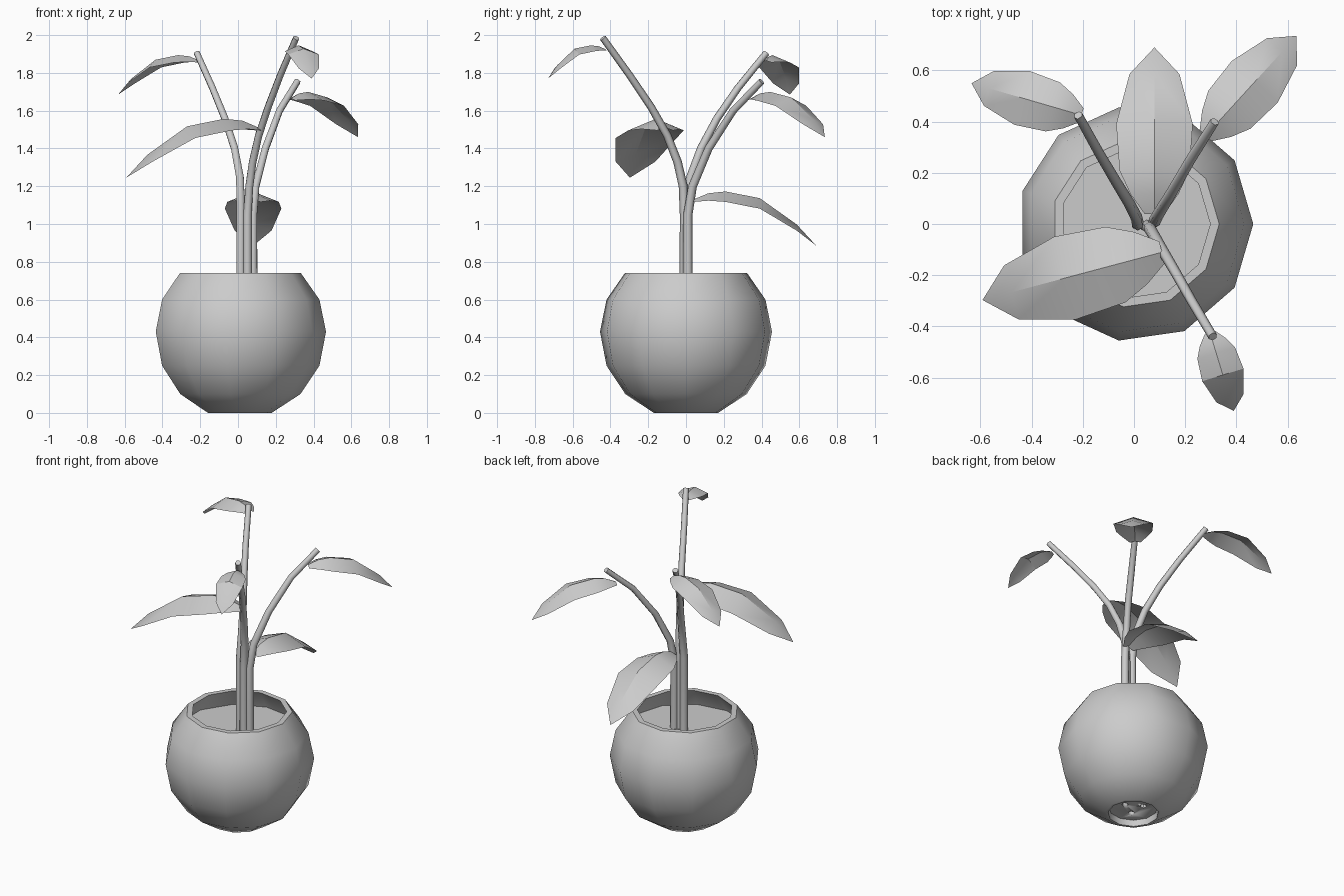
import bpy, bmesh, math
from mathutils import Vector

if "Cube" in bpy.data.objects:
    bpy.data.objects.remove(bpy.data.objects["Cube"])

CX = 0.006  # pot axis offset


def make_object(name, bm, angle):
    bmesh.ops.recalc_face_normals(bm, faces=bm.faces)
    mesh = bpy.data.meshes.new(name)
    bm.to_mesh(mesh)
    bm.free()
    ob = bpy.data.objects.new(name, mesh)
    bpy.context.collection.objects.link(ob)
    bpy.ops.object.select_all(action='DESELECT')
    ob.select_set(True)
    bpy.context.view_layer.objects.active = ob
    bpy.ops.object.shade_smooth_by_angle(angle=math.radians(angle))
    return ob


def bridge(bm, a, b):
    n = len(a)
    for i in range(n):
        bm.faces.new((a[i], a[(i + 1) % n], b[(i + 1) % n], b[i]))


def ring(bm, r, z, n=11, cx=CX):
    return [bm.verts.new((cx + r * math.cos(math.tau * i / n),
                          r * math.sin(math.tau * i / n), z)) for i in range(n)]


# Pot: eleven-sided hollow ball with a recessed foot
profile = [(0.15, 0.04), (0.155, 0.0), (0.172, 0.0), (0.325, 0.10), (0.425, 0.25),
           (0.46, 0.43), (0.425, 0.60), (0.327, 0.74), (0.292, 0.74), (0.38, 0.60),
           (0.42, 0.43), (0.385, 0.27), (0.30, 0.13), (0.16, 0.07)]
bm = bmesh.new()
rings = [ring(bm, r, z) for r, z in profile]
for a, b in zip(rings, rings[1:]):
    bridge(bm, a, b)
bm.faces.new(rings[0])
bm.faces.new(rings[-1])
pot = make_object("pot", bm, 45)

# Drainage holes in the foot
bm = bmesh.new()
for k in range(3):
    a = math.tau * k / 3
    x, y = CX + 0.065 * math.cos(a), 0.065 * math.sin(a)
    lo, hi = [[bm.verts.new((x + 0.02 * math.cos(math.tau * i / 8),
                             y + 0.02 * math.sin(math.tau * i / 8), z))
               for i in range(8)] for z in (0.02, 0.10)]
    bridge(bm, lo, hi)
    bm.faces.new(lo)
    bm.faces.new(hi)
cutter = make_object("hole_cutter", bm, 30)
cutter.hide_render = True
cutter.hide_set(True)
mod = pot.modifiers.new("holes", 'BOOLEAN')
mod.operation = 'DIFFERENCE'
mod.object = cutter
mod.solver = 'EXACT'
bpy.context.view_layer.objects.active = pot
bpy.ops.object.modifier_apply(modifier=mod.name)
bpy.data.objects.remove(cutter)

# Soil disc
bm = bmesh.new()
bm.faces.new(ring(bm, 0.376, 0.61))
soil = make_object("soil", bm, 30)


# Stems: tapered six-sided tubes swept along a bent path
def stem(name, pts, r0=0.026, r1=0.018, n=6):
    pts = [Vector(p) for p in pts]
    side = Vector((pts[-1].y - pts[0].y, pts[0].x - pts[-1].x, 0)).normalized()
    bm = bmesh.new()
    loops = []
    for i, p in enumerate(pts):
        t = (pts[min(i + 1, len(pts) - 1)] - pts[max(i - 1, 0)]).normalized()
        up = t.cross(side).normalized()
        r = r0 + (r1 - r0) * i / (len(pts) - 1)
        loops.append([bm.verts.new(p + r * (side * math.cos(math.tau * k / n)
                                            + up * math.sin(math.tau * k / n)))
                      for k in range(n)])
    for a, b in zip(loops, loops[1:]):
        bridge(bm, a, b)
    bm.faces.new(loops[0])
    bm.faces.new(loops[-1])
    make_object(name, bm, 62)


stem("stem_back_left", [(0.015, 0.0, 0.6), (0.015, 0.0, 1.10), (0.01, 0.025, 1.25), (-0.018, 0.08, 1.40),
                        (-0.07, 0.165, 1.56), (-0.135, 0.275, 1.72), (-0.218, 0.425, 1.905)])
stem("stem_back_right", [(0.08, 0.01, 0.6), (0.08, 0.01, 1.05), (0.093, 0.035, 1.20), (0.145, 0.12, 1.40),
                         (0.22, 0.25, 1.60), (0.315, 0.40, 1.755)])
stem("stem_front", [(0.05, -0.008, 0.6), (0.05, -0.008, 1.05), (0.06, -0.015, 1.20), (0.078, -0.045, 1.33),
                    (0.11, -0.10, 1.47), (0.16, -0.185, 1.62), (0.225, -0.30, 1.79), (0.308, -0.44, 1.985)])

# Leaves: arched, ridged along the midrib (along, half width, rise, edge droop)
STATIONS = [(0, 0.06, 0, 0.02), (0.12, 0.145, 0.05, 0.06), (0.26, 0.21, 0.065, 0.085),
            (0.54, 0.23, 0.01, 0.085), (0.84, 0.15, -0.2, 0.05)]


def leaf(name, base, tip, width=1.0):
    base, tip = Vector(base), Vector(tip)
    flat = Vector((tip.x - base.x, tip.y - base.y, 0))
    length = flat.length
    side = Vector((-flat.y, flat.x, 0)) / length
    drop = (base.z - tip.z) / length / 0.37
    up = Vector((0, 0, length))
    bm = bmesh.new()
    rows = []
    for s, w, z, d in STATIONS:
        mid = base + flat * s + up * (z * drop if z < 0 else z)
        rows.append([bm.verts.new(mid + side * (k * w * width * length) - up * (abs(k) * d * width))
                     for k in (-1, 0, 1)])
    for a, b in zip(rows, rows[1:]):
        for k in (0, 1):
            bm.faces.new((a[k], a[k + 1], b[k + 1], b[k]))
    end = bm.verts.new(tip)
    for k in (0, 1):
        bm.faces.new((rows[-1][k], rows[-1][k + 1], end))
    make_object(name, bm, 30)


leaf("leaf_low_back", (0.08, 0.04, 1.13), (0.08, 0.69, 0.885))
leaf("leaf_left", (0.11, -0.11, 1.51), (-0.592, -0.297, 1.245))
leaf("leaf_back_left", (-0.205, 0.425, 1.865), (-0.635, 0.55, 1.685), 1.06)
leaf("leaf_back_right", (0.28, 0.345, 1.665), (0.635, 0.735, 1.46))
leaf("leaf_front", (0.297, -0.425, 1.925), (0.39, -0.73, 1.77), 1.15)
